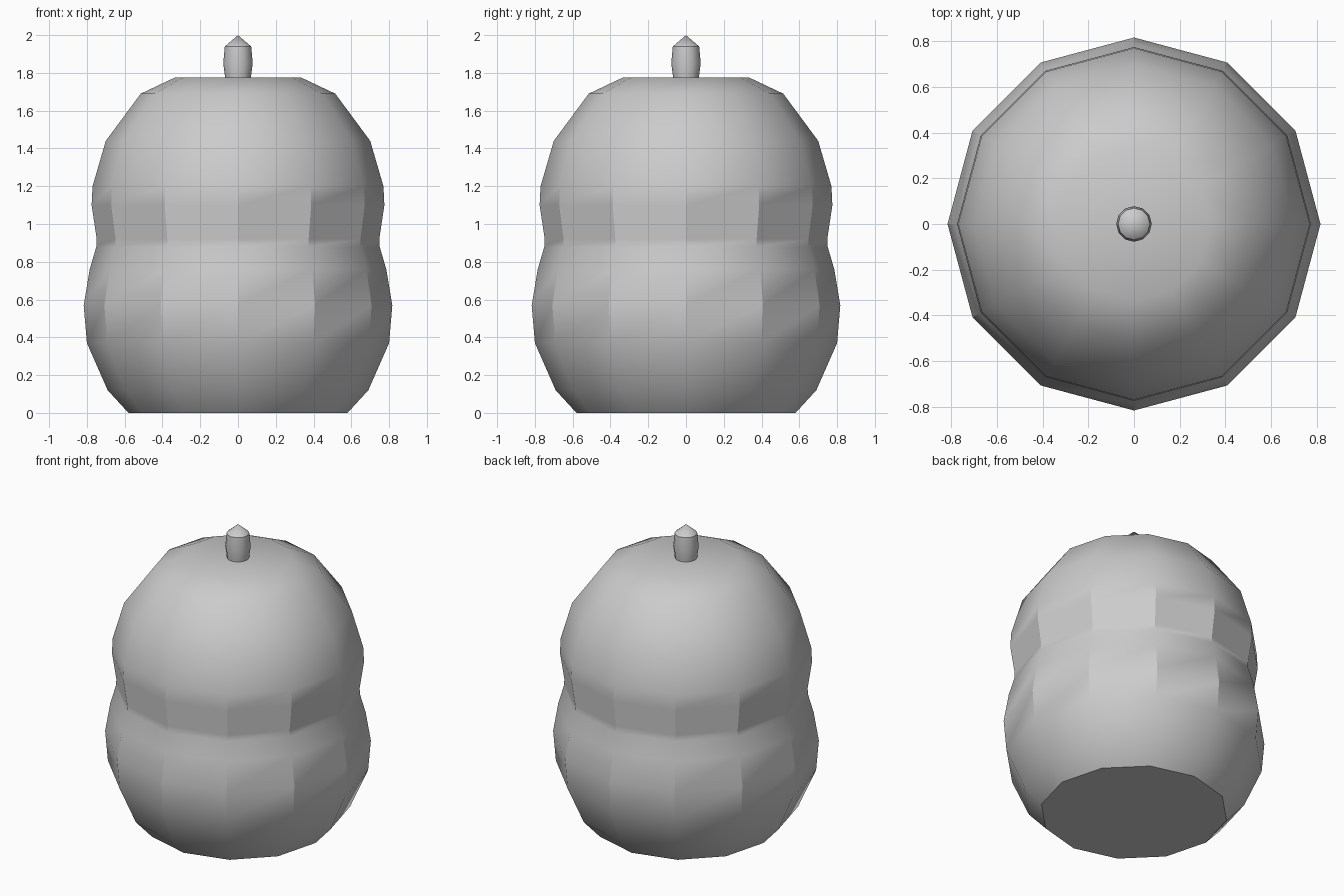
import bpy, bmesh, math

if "Cube" in bpy.data.objects:
    bpy.data.objects.remove(bpy.data.objects["Cube"])


def lathe(name, profile, sides, angle):
    """Spin a (radius, z) profile round z, capping any open ends."""
    bm = bmesh.new()
    rings = []
    for r, z in profile:
        if r == 0:
            rings.append([bm.verts.new((0, 0, z))])
        else:
            rings.append([bm.verts.new((r * math.cos(math.tau * i / sides),
                                        r * math.sin(math.tau * i / sides), z))
                          for i in range(sides)])
    for a, b in zip(rings, rings[1:]):
        for i in range(sides):
            j = (i + 1) % sides
            bm.faces.new([a[i], a[j], b[0]] if len(b) == 1 else [a[i], a[j], b[j], b[i]])
    for ring in (rings[0], rings[-1]):
        if len(ring) > 1:
            bm.faces.new(ring)
    bmesh.ops.recalc_face_normals(bm, faces=bm.faces)
    mesh = bpy.data.meshes.new(name)
    bm.to_mesh(mesh)
    bm.free()
    obj = bpy.data.objects.new(name, mesh)
    bpy.context.collection.objects.link(obj)
    bpy.ops.object.select_all(action='DESELECT')
    obj.select_set(True)
    bpy.context.view_layer.objects.active = obj
    bpy.ops.object.shade_smooth_by_angle(angle=math.radians(angle))
    return obj


# Twelve-sided gourd body with a pinched waist and flat ends
lathe("gourd_body", [
    (0.58, 0), (0.69, 0.12), (0.80, 0.37), (0.817, 0.57), (0.785, 0.76),
    (0.75, 0.88), (0.748, 0.92), (0.775, 1.10), (0.77, 1.20),
    (0.70, 1.44), (0.515, 1.69), (0.335, 1.775)], 12, 29)

# Short stem with a pointed tip, slightly sunk into the top
lathe("stem", [
    (0.066, 1.75), (0.07, 1.79), (0.078, 1.85), (0.07, 1.94), (0, 2.0)], 12, 40)
